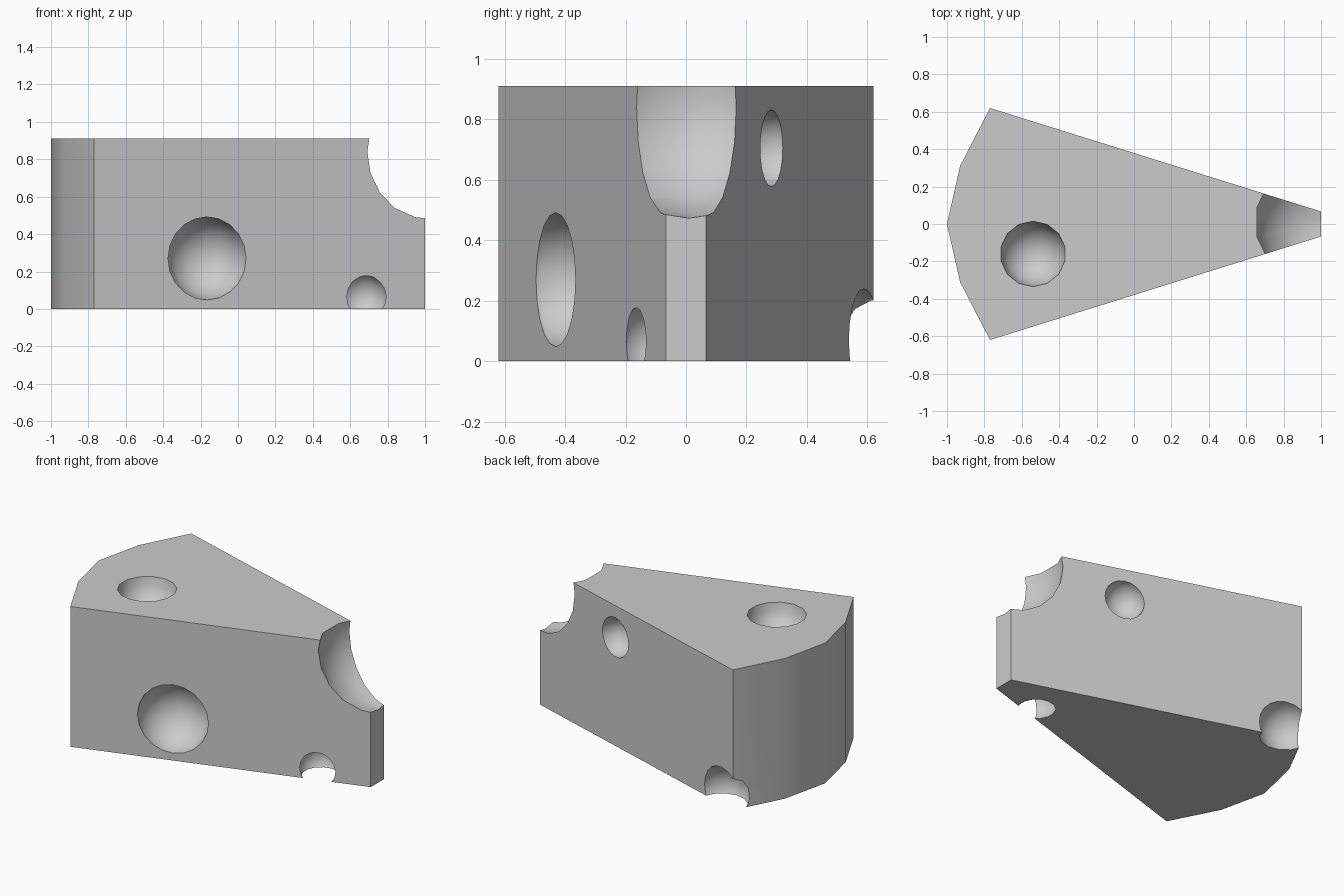
import bpy, bmesh, math

if "Cube" in bpy.data.objects:
    bpy.data.objects.remove(bpy.data.objects["Cube"])

HEIGHT = 0.91

# Wedge outline with a faceted curved rind and a blunt tip
half = [(-0.77, 0.62), (-0.93, 0.31)]
outline = ([(1.0, -0.067), (1.0, 0.067)] + half + [(-1.0, 0.0)]
           + [(x, -y) for x, y in reversed(half)])

bm = bmesh.new()
base = bm.faces.new([bm.verts.new((x, y, 0)) for x, y in outline])
top = bmesh.ops.extrude_face_region(bm, geom=[base])["geom"]
bmesh.ops.translate(bm, vec=(0, 0, HEIGHT),
                    verts=[v for v in top if isinstance(v, bmesh.types.BMVert)])
bmesh.ops.recalc_face_normals(bm, faces=bm.faces)
mesh = bpy.data.meshes.new("cheese_wedge")
bm.to_mesh(mesh)
bm.free()
wedge = bpy.data.objects.new("cheese_wedge", mesh)
bpy.context.collection.objects.link(wedge)

# Round holes: name, centre, radius
holes = [
    ("front_hole", (-0.165, -0.432, 0.27), 0.222),
    ("front_base_hole", (0.665, -0.10, 0.065), 0.132),
    ("tip_hole", (1.005, 0.01, 0.84), 0.367),
    ("back_hole", (0.308, 0.282, 0.705), 0.127),
    ("corner_hole", (-0.67, 0.59, 0.07), 0.17),
    ("top_hole", (-0.54, -0.16, HEIGHT), 0.175),
]


def carve(target, name, centre, radius):
    bpy.ops.mesh.primitive_uv_sphere_add(segments=14, ring_count=10,
                                         radius=radius, location=centre)
    cutter = bpy.context.object
    cutter.name = name
    cutter.hide_render = True
    mod = target.modifiers.new(name, 'BOOLEAN')
    mod.operation = 'DIFFERENCE'
    mod.solver = 'EXACT'
    mod.object = cutter
    bpy.context.view_layer.objects.active = target
    bpy.ops.object.modifier_apply(modifier=mod.name)
    bpy.data.objects.remove(cutter)


for hole in holes:
    carve(wedge, *hole)

# Smooth hollows and rind, crisp rims
bpy.ops.object.select_all(action='DESELECT')
wedge.select_set(True)
bpy.context.view_layer.objects.active = wedge
bpy.ops.object.shade_smooth_by_angle(angle=math.radians(35))
